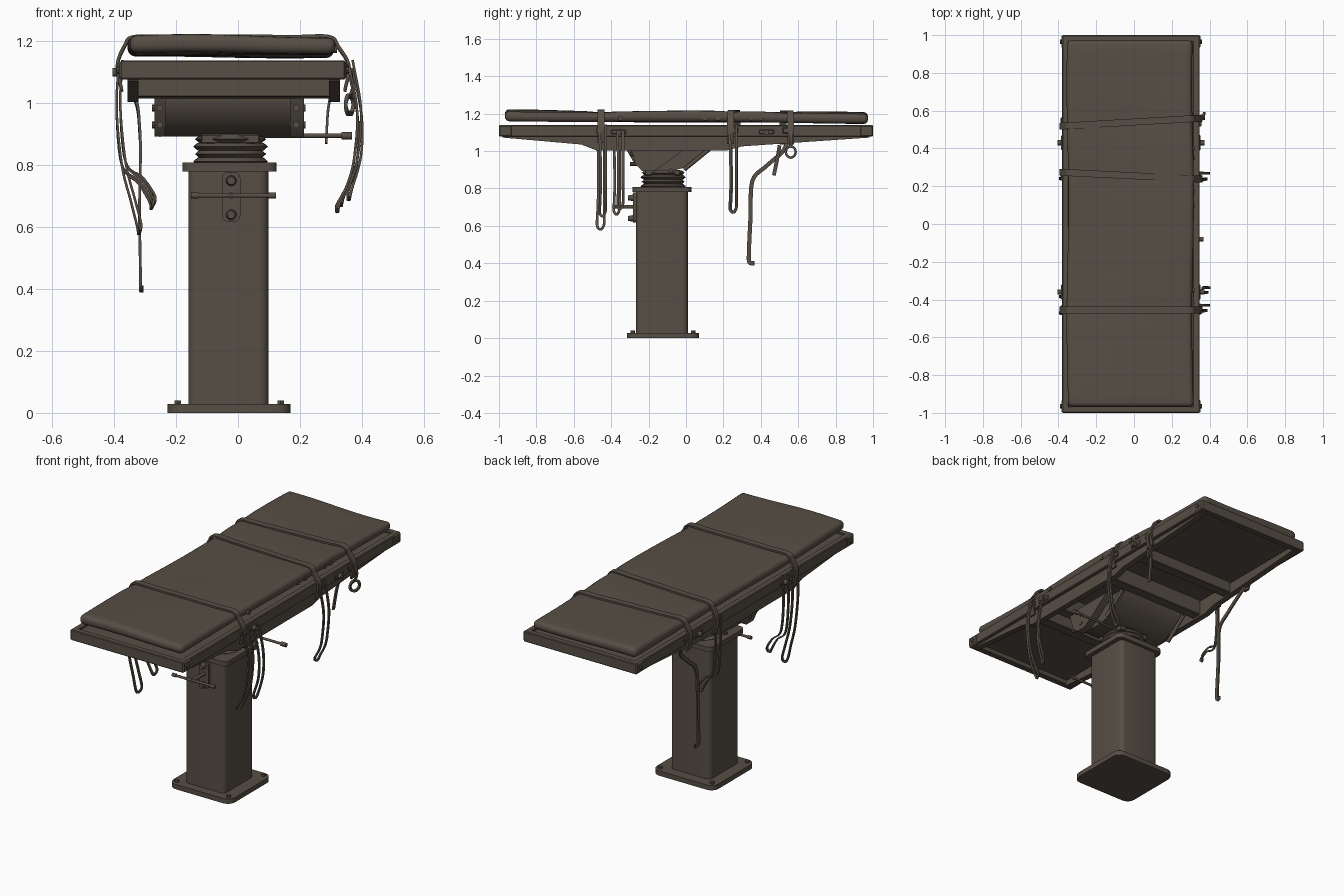
import bpy, bmesh, math
from mathutils import Vector, Matrix

if "Cube" in bpy.data.objects:
    bpy.data.objects.remove(bpy.data.objects["Cube"])

mat = bpy.data.materials.new("dark brown")
mat.diffuse_color = (0.095, 0.077, 0.059, 1)
mat.use_nodes = True
mat.node_tree.nodes["Principled BSDF"].inputs["Base Color"].default_value = mat.diffuse_color
X, Y, Z = Vector((1, 0, 0)), Vector((0, 1, 0)), Vector((0, 0, 1))


def finish(name, bm, smooth=True):
    bmesh.ops.recalc_face_normals(bm, faces=bm.faces)
    me = bpy.data.meshes.new(name)
    bm.to_mesh(me)
    bm.free()
    me.materials.append(mat)
    ob = bpy.data.objects.new(name, me)
    bpy.context.collection.objects.link(ob)
    if smooth:
        bpy.ops.object.select_all(action='DESELECT')
        ob.select_set(True)
        bpy.context.view_layer.objects.active = ob
        bpy.ops.object.shade_smooth_by_angle(angle=math.radians(35))
    return ob


def box_bm(x0, x1, y0, y1, z0, z1):
    bm = bmesh.new()
    bmesh.ops.create_cube(bm, size=1)
    for v in bm.verts:
        v.co = Vector(((x0 + x1) / 2 + v.co.x * (x1 - x0), (y0 + y1) / 2 + v.co.y * (y1 - y0),
                       (z0 + z1) / 2 + v.co.z * (z1 - z0)))
    return bm


def box(name, x0, x1, y0, y1, z0, z1, bevel=0.004, segs=1, upright=False):
    """Bevelled box; upright bevels only one direction's edges (given axis)."""
    bm = box_bm(x0, x1, y0, y1, z0, z1)
    ax = upright or None
    edges = [e for e in bm.edges
             if not ax or abs((e.verts[0].co - e.verts[1].co).normalized().dot(ax)) > 0.9]
    bmesh.ops.bevel(bm, geom=edges, offset=bevel, segments=segs, affect='EDGES', profile=0.5)
    return finish(name, bm)


def rod(name, a, b, r, r2=None, n=12):
    a, b = Vector(a), Vector(b)
    bm = bmesh.new()
    rot = (b - a).to_track_quat('Z', 'Y').to_matrix().to_4x4()
    bmesh.ops.create_cone(bm, cap_ends=True, segments=n, radius1=r, radius2=r if r2 is None else r2,
                          depth=(b - a).length, matrix=Matrix.Translation((a + b) / 2) @ rot)
    return finish(name, bm)


def extrude_x(name, profile, x0, x1):
    """Extrude a (y, z) outline along x."""
    bm = bmesh.new()
    rows = [[bm.verts.new((x, y, z)) for y, z in profile] for x in (x0, x1)]
    n = len(profile)
    for i in range(n):
        j = (i + 1) % n
        bm.faces.new((rows[0][i], rows[0][j], rows[1][j], rows[1][i]))
    bm.faces.new(rows[0])
    bm.faces.new(rows[1])
    return finish(name, bm)


def smooth_path(pts, steps=6):
    p = [Vector(q) for q in pts]
    p = [2 * p[0] - p[1]] + p + [2 * p[-1] - p[-2]]
    out = []
    for i in range(1, len(p) - 2):
        a, b, c, d = p[i - 1:i + 3]
        for k in range(steps):
            t = k / steps
            out.append(0.5 * (2 * b + (c - a) * t + (2 * a - 5 * b + 4 * c - d) * t * t
                              + (3 * b - a - 3 * c + d) * t ** 3))
    return out + [p[-2]]


def ribbon(name, pts, width, thick=0.008, hanging=True):
    """Flat strap along a path; hanging straps face x, others keep their width along y."""
    path = smooth_path(pts)
    bm = bmesh.new()
    prev = None
    for i, p in enumerate(path):
        t = (path[min(i + 1, len(path) - 1)] - path[max(i - 1, 0)]).normalized()
        side = t.cross(X).normalized() if hanging else Y
        nrm = t.cross(side).normalized()
        ring = [bm.verts.new(p + side * width / 2 * s + nrm * thick / 2 * n)
                for s, n in ((1, 1), (-1, 1), (-1, -1), (1, -1))]
        if prev:
            for k in range(4):
                bm.faces.new((prev[k], prev[(k + 1) % 4], ring[(k + 1) % 4], ring[k]))
        else:
            bm.faces.new(ring)
        prev = ring
    bm.faces.new(prev)
    return finish(name, bm)


# base plate, column, collar
box("base_plate", -0.227, 0.17, -0.316, 0.07, 0, 0.028, 0.045, 4, Z)
for x in (-0.195, 0.138):
    for y in (-0.284, 0.038):
        rod("base_bolt", (x, y, 0.02), (x, y, 0.04), 0.012, n=6)
box("column", -0.16, 0.098, -0.267, 0.01, 0.02, 0.79, 0.028, 4, Z)
box("column_collar", -0.18, 0.125, -0.287, 0.03, 0.78, 0.808, 0.03, 4, Z)

# pleated bellows: stacked rings
for i in range(4):
    z = 0.80 + i * 0.024
    r = 0.121 - (i % 2) * 0.006
    rod("bellows_lower", (-0.024, -0.122, z), (-0.024, -0.122, z + 0.012), r - 0.014, r, 28)
    rod("bellows_upper", (-0.024, -0.122, z + 0.012), (-0.024, -0.122, z + 0.024), r, r - 0.014, 28)

# rocker cradle under the table top with bolted side cheeks
rocker = [(-0.315, 1.03), (-0.315, 1.0), (-0.28, 0.94), (-0.235, 0.908), (-0.17, 0.893), (-0.08, 0.893),
          (-0.01, 0.91), (0.06, 0.95), (0.12, 1.0), (0.13, 1.03)]
extrude_x("cradle", rocker, -0.235, 0.17)
cheek = [(-0.30, 1.03), (-0.27, 0.93), (-0.235, 0.893), (-0.17, 0.893), (-0.10, 0.94), (0.02, 1.03)]
for x0, x1, out in ((-0.27, -0.235, -1), (0.17, 0.213, 1)):
    extrude_x("cradle_cheek", cheek, x0, x1)
    for z in (0.93, 0.985):
        rod("cheek_bolt", (x0 + 0.018, -0.23, z), (x0 + 0.018, -0.30, z), 0.011, n=8)
        rod("cheek_side_bolt", ((x0 + x1) / 2, -0.20, z), ((x0 + x1) / 2 + out * 0.026, -0.20, z), 0.011, n=8)
    rod("cradle_brace", (x0 + 0.018, -0.01, 0.90), (x0 + 0.018, 0.125, 1.01), 0.011)
box("cradle_foot", -0.12, 0.07, -0.22, -0.03, 0.87, 0.90)

# tilt lever on the right side
rod("tilt_lever", (0.02, -0.08, 0.895), (0.35, -0.08, 0.895), 0.007)
rod("tilt_lever_knob", (0.335, -0.08, 0.895), (0.368, -0.08, 0.895), 0.012)

# front control plate with crank bar
box("control_plate", -0.052, 0.008, -0.284, -0.26, 0.617, 0.778, 0.022, 4, Y)
for z in (0.64, 0.75):
    rod("control_knob", (-0.022, -0.28, z), (-0.022, -0.31, z), 0.018, 0.013)
rod("crank_hub", (-0.022, -0.27, 0.702), (-0.022, -0.39, 0.702), 0.01)
rod("crank_bar", (-0.14, -0.385, 0.702), (0.11, -0.385, 0.702), 0.007)
for x in (-0.14, 0.11):
    rod("crank_tip", (x - 0.012, -0.385, 0.702), (x + 0.012, -0.385, 0.702), 0.01)

# table frame: outer ring, tapered side beams, crossbars and deck
FX0, FX1, CX = -0.38, 0.347, -0.016
for x0, x1 in ((FX0, FX0 + 0.035), (FX1 - 0.035, FX1)):
    box("frame_side_rail", x0, x1, -1.0, 1.0, 1.077, 1.138)
for y in (-1.0, 0.965):
    box("frame_end_rail", FX0, FX1, y, y + 0.035, 1.077, 1.138)
beam = [(-0.98, 1.10), (-0.98, 1.072), (-0.56, 1.035), (-0.48, 1.004),
        (0.22, 1.004), (0.30, 1.025), (0.98, 1.072), (0.98, 1.10)]
for x0 in (-0.357, 0.294):
    extrude_x("side_beam", beam, x0, x0 + 0.035)
for y, z in ((-0.47, 1.02), (-0.32, 1.015), (0.12, 1.015), (0.38, 1.04)):
    box("crossbar", -0.34, 0.31, y, y + 0.06, z, 1.11)
box("table_deck", -0.36, 0.325, -0.98, 0.98, 1.105, 1.128)

# corner brackets, bolts and slots on the rails
for s in (-1, 1):
    edge = FX0 if s < 0 else FX1
    for e in (-1, 1):
        y = e * 0.965
        box("corner_bracket", edge - 0.004, edge + 0.004, y - 0.033, y + 0.033, 1.08, 1.134)
        rod("corner_bolt", (edge, y, 1.107), (edge + s * 0.012, y, 1.107), 0.012, n=8)
        rod("end_bolt", (edge - s * 0.04, e * 0.99, 1.107), (edge - s * 0.04, e * 1.0, 1.107), 0.012, n=8)
    for y in (-0.36, 0.43):
        box("rail_slot", edge - 0.006, edge + 0.006, y - 0.04, y + 0.04, 1.09, 1.115)
        rod("rail_pin", (edge, y, 1.10), (edge + s * 0.025, y, 1.10), 0.014)

# padded mattress with soft, uneven surface
bm = box_bm(-0.352, 0.312, -0.968, 0.973, 1.152, 1.207)
bmesh.ops.bevel(bm, geom=bm.edges[:], offset=0.024, segments=4, affect='EDGES', profile=0.5)
cuts = [((0, i * 0.06, 0), Y) for i in range(-15, 16)] + [((i * 0.07 + CX, 0, 0), X) for i in range(-4, 5)]
for co, no in cuts:
    bmesh.ops.bisect_plane(bm, geom=bm.verts[:] + bm.edges[:] + bm.faces[:], plane_co=co, plane_no=no)
STRAPS = (-0.455, 0.255, 0.54)
for v in bm.verts:
    x, y, z = v.co
    wave = 0.004 * math.sin(4 * y + 5 * x) + 0.003 * math.sin(9 * x - 3 * y)
    dip = sum(0.005 * math.exp(-((y - s) / 0.05) ** 2) for s in STRAPS)
    v.co.z += 0.003 - 0.007 * y + (wave - dip if z > 1.18 else wave * 0.5)
    v.co.x += 0.005 * math.sin(5 * y + 1)
finish("mattress", bm)
for y in (-0.35, 0.1, 0.17, 0.35, 0.40):
    rod("mattress_button", (0.30, y, 1.175), (0.32, y, 1.175), 0.012)

# three straps across the mattress
for y, skew in zip(STRAPS, (0.0, -0.017, 0.02)):
    over = [(-0.375, 1.04), (-0.39, 1.12), (-0.366, 1.185), (-0.335, 1.213), (-0.2, 1.213), (0, 1.214),
            (0.18, 1.213), (0.295, 1.213), (0.325, 1.18), (0.358, 1.12), (0.345, 1.04)]
    ribbon("strap", [(x, y + skew * x / 0.35, z - 0.006 * y) for x, z in over], 0.036, 0.01, False)
    for x in (-0.372, 0.342):
        box("strap_buckle", x - 0.016, x + 0.016, y - 0.024, y + 0.024, 1.095, 1.125)

# strap tails hanging as narrow loops
def tail(name, pts, y, spread):
    down = [(x, y + 0.004 * math.sin(9 * z), z) for x, z in pts]
    x, z = pts[-1]
    up = [(px + 0.012, y + spread, pz + 0.01) for px, pz in reversed(pts)]
    ribbon(name, down + [(x + 0.004, y + spread / 2, z - 0.018)] + up, 0.014, 0.008)


left = [(-0.385, 1.13), (-0.392, 0.98), (-0.375, 0.80)]
right = [(0.358, 1.13), (0.385, 0.97), (0.375, 0.82)]
tail("left_tail_front", left + [(-0.345, 0.68), (-0.325, 0.60)], -0.472, 0.034)
tail("left_tail_front_short", left + [(-0.32, 0.74), (-0.285, 0.68)], -0.385, 0.03)
tail("left_tail_middle", left + [(-0.32, 0.75), (-0.28, 0.69)], 0.24, 0.03)
tail("right_tail_front", right + [(0.35, 0.73), (0.318, 0.67)], -0.46, 0.03)
tail("right_tail_front_short", [(0.358, 1.10), (0.387, 0.95), (0.385, 0.82), (0.355, 0.71)], -0.365, 0.028)
tail("right_tail_middle", right + [(0.36, 0.75), (0.33, 0.69)], 0.235, 0.034)
ribbon("left_long_tail", [(-0.345, 0.54, 1.04), (-0.325, 0.51, 0.99), (-0.318, 0.43, 0.92), (-0.315, 0.355, 0.84),
                          (-0.318, 0.345, 0.65), (-0.315, 0.336, 0.45), (-0.315, 0.34, 0.405),
                          (-0.31, 0.365, 0.40)], 0.022, 0.009)
ribbon("right_short_tail", [(0.30, 0.50, 1.03), (0.29, 0.49, 0.97), (0.285, 0.47, 0.87)], 0.02)

# small rope loop at the rear right strap
ring = [(0.36 + 0.012 * math.sin(a), 0.56 + 0.026 * math.sin(a), 0.995 + 0.03 * math.cos(a))
        for a in [i * math.tau / 12 for i in range(13)]]
ribbon("rear_right_loop", ring, 0.013, 0.012)
ribbon("rear_right_tail", [(0.355, 0.56, 1.12), (0.372, 0.56, 1.07), (0.36, 0.56, 1.02)], 0.02)
